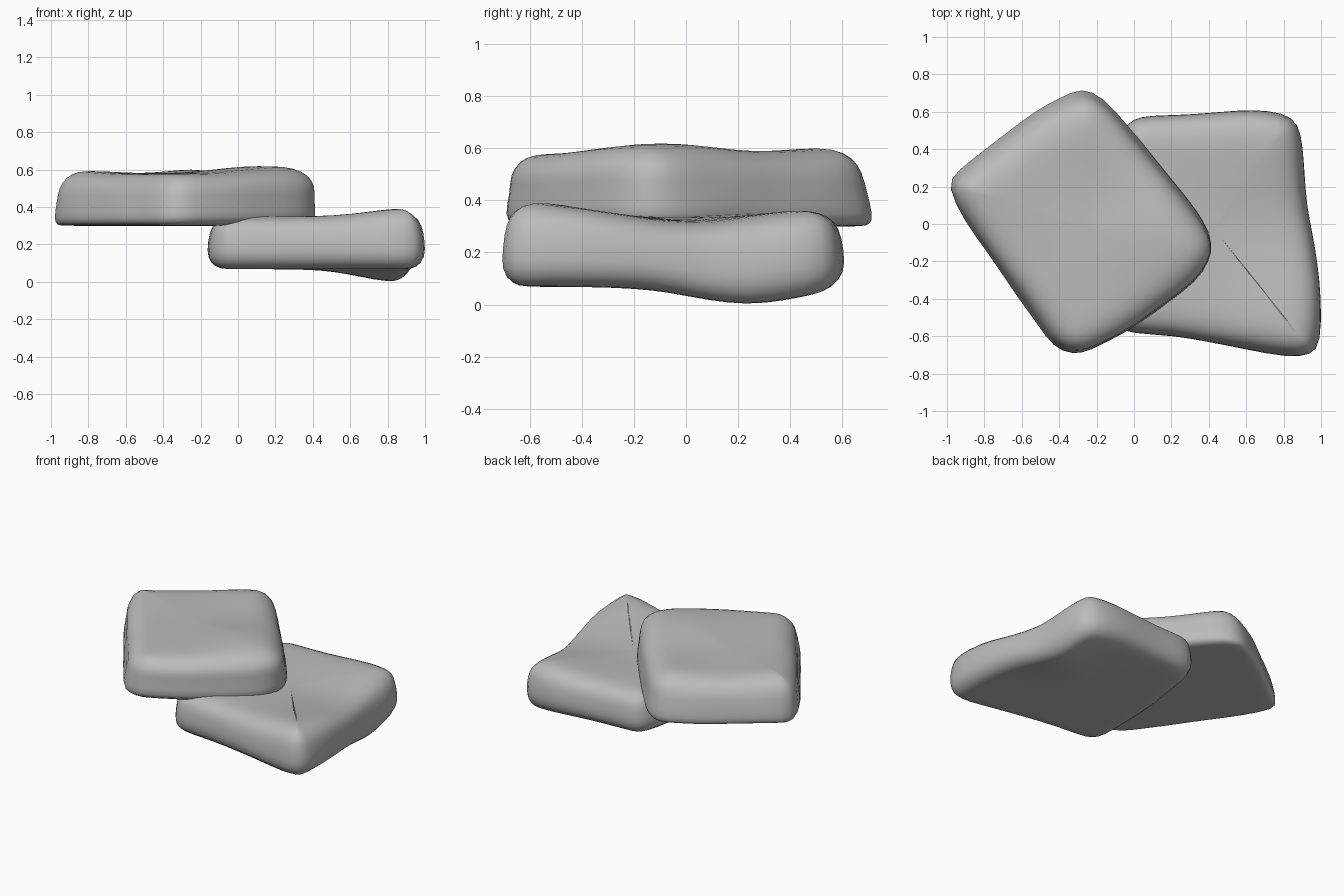
import bpy, bmesh
from math import exp, sin
from mathutils import Vector

cube = bpy.data.objects.get("Cube")
if cube:
    bpy.data.objects.remove(cube)

stone = bpy.data.materials.new("grey stone")
stone.use_nodes = True
stone.diffuse_color = (0.5, 0.5, 0.5, 1)
stone.node_tree.nodes["Principled BSDF"].inputs["Base Color"].default_value = (0.5, 0.5, 0.5, 1)


def bump(x, y, cx, cy, r, h):
    """Soft round hill, or hollow if h is negative."""
    return h * exp(-((x - cx) ** 2 + (y - cy) ** 2) / (r * r))


def inset(points, d):
    """Move a counter-clockwise outline inwards along its normals."""
    out = []
    for i, p in enumerate(points):
        t = points[(i + 1) % len(points)] - points[i - 1]
        out.append(p - Vector((t.y, -t.x)).normalized() * d)
    return out


def slab(name, outline, rings, caps, top, bottom):
    """Rounded stone: stacked insets of an outline, closed by shrinking caps."""
    pts = []
    for i, p in enumerate(outline):
        a, b = Vector(p), Vector(outline[(i + 1) % len(outline)])
        n = max(1, round((b - a).length / 0.17))
        pts += [a.lerp(b, k / n) for k in range(n)]
    centre = sum(pts, Vector((0, 0))) / len(pts)

    layers = []
    for t, d, sx, sy in rings:
        layers.append([(p.x + sx, p.y + sy, t) for p in inset(pts, d)])
    low = [[(centre.x + (x - centre.x) * s, centre.y + (y - centre.y) * s, 0)
            for x, y, t in layers[0]] for s in caps]
    high = [[(centre.x + (x - centre.x) * s, centre.y + (y - centre.y) * s, 1)
             for x, y, t in layers[-1]] for s in caps]
    layers = low[::-1] + layers + high

    bm = bmesh.new()
    loops = []
    for layer in layers:
        loop = []
        for x, y, t in layer:
            z = bottom(x, y) * (1 - t) + top(x, y) * t
            # slight unevenness on the sides only
            wobble = 0.006 * sin(9 * x + 14 * z) * sin(11 * y) if 0 < t < 1 else 0
            loop.append(bm.verts.new((x + wobble, y + wobble, z)))
        loops.append(loop)
    n = len(pts)
    for a, b in zip(loops, loops[1:]):
        for i in range(n):
            j = (i + 1) % n
            bm.faces.new((a[i], a[j], b[j], b[i]))
    for loop in (loops[0], loops[-1]):
        z = sum(v.co.z for v in loop) / n
        c = bm.verts.new((centre.x, centre.y, z))
        for i in range(n):
            bm.faces.new((loop[i], loop[(i + 1) % n], c))
    bmesh.ops.recalc_face_normals(bm, faces=bm.faces)
    mesh = bpy.data.meshes.new(name)
    bm.to_mesh(mesh)
    bm.free()
    mesh.materials.append(stone)
    mesh.shade_smooth()
    obj = bpy.data.objects.new(name, mesh)
    bpy.context.collection.objects.link(obj)
    soften = obj.modifiers.new("soften", "SUBSURF")
    soften.levels = soften.render_levels = 1


# Upper slab, turned on its corner and leaning a little forwards
slab("upper_slab",
     [(-1.01, 0.2), (-0.9, 0.0), (-0.6, -0.42), (-0.43, -0.66), (-0.32, -0.7),
      (-0.23, -0.68), (0.0, -0.56), (0.34, -0.31), (0.41, -0.2), (0.43, -0.1),
      (0.38, 0.01), (0.2, 0.24), (-0.16, 0.68), (-0.28, 0.73), (-0.52, 0.61),
      (-0.95, 0.28)],
     [(0, 0.06, -0.02, 0.02), (0.02, 0.02, -0.01, 0.01), (0.14, -0.005, 0, 0),
      (0.45, 0.015, 0, 0), (0.72, 0.02, 0.01, -0.01), (0.9, 0.06, 0.01, -0.01),
      (1, 0.13, 0.01, -0.02)],
     (0.8, 0.5, 0.22),
     lambda x, y: 0.578 + bump(x, y, 0.12, -0.1, 0.3, 0.045)
     + bump(x, y, -0.25, 0.52, 0.2, 0.025) + bump(x, y, -0.8, 0.18, 0.2, 0.017),
     lambda x, y: 0.3)

# Lower slab, with a raised front corner and a bulge beneath the back left
slab("lower_slab",
     [(-0.17, -0.45), (-0.12, -0.56), (0.0, -0.59), (0.2, -0.6), (0.6, -0.67),
      (0.82, -0.72), (0.95, -0.71), (1.0, -0.64), (1.01, -0.4), (0.98, -0.2),
      (0.93, 0.1), (0.905, 0.4), (0.885, 0.54), (0.8, 0.6), (0.63, 0.615),
      (0.3, 0.59), (0.03, 0.58), (-0.05, 0.54), (-0.1, 0.4), (-0.16, 0.0)],
     [(0, 0.1, 0, 0), (0.03, 0.05, 0, 0), (0.2, 0, 0, 0), (0.5, 0.005, 0, 0),
      (0.78, 0.02, 0, 0), (0.93, 0.06, 0, 0), (1, 0.13, 0, 0)],
     (0.8, 0.5, 0.22),
     lambda x, y: 0.352 + bump(x, y, 0.85, -0.57, 0.22, 0.045)
     + bump(x, y, 0.92, 0.05, 0.25, -0.04) + bump(x, y, 0.5, 0.0, 0.3, -0.02)
     + bump(x, y, 0.7, 0.45, 0.2, 0.015),
     lambda x, y: 0.068 + bump(x, y, 0.86, 0.24, 0.28, -0.075))
